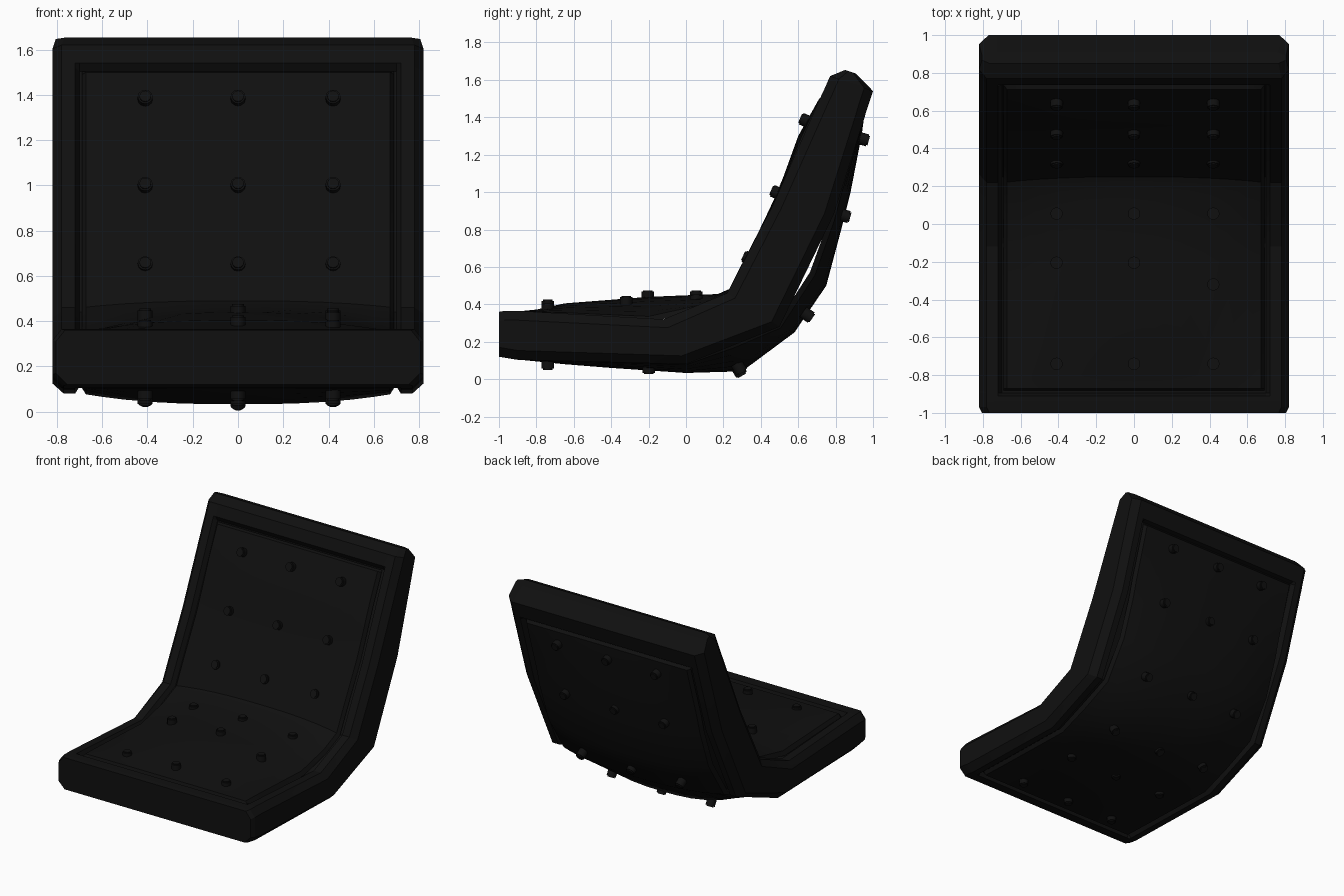
import bpy, bmesh, math
from mathutils import Vector

if "Cube" in bpy.data.objects:
    bpy.data.objects.remove(bpy.data.objects["Cube"])

mat = bpy.data.materials.new("black_leather")
mat.diffuse_color = (0.005, 0.005, 0.005, 1)
mat.use_nodes = True
mat.node_tree.nodes["Principled BSDF"].inputs["Base Color"].default_value = mat.diffuse_color


def finish(bm, name, angle=30):
    bmesh.ops.recalc_face_normals(bm, faces=bm.faces)
    me = bpy.data.meshes.new(name)
    bm.to_mesh(me)
    bm.free()
    ob = bpy.data.objects.new(name, me)
    bpy.context.collection.objects.link(ob)
    me.materials.append(mat)
    bpy.ops.object.select_all(action='DESELECT')
    ob.select_set(True)
    bpy.context.view_layer.objects.active = ob
    bpy.ops.object.shade_smooth_by_angle(angle=math.radians(angle))
    return ob


# Frame: chamfered section lofted along the L shape
# inner point, outer point, groove depth, side half width
stations = [
    ((-1.0, .36), (-1.0, .12), 0, .805), ((-.97, .365), (-.97, .115), 0, .82),
    ((-.91, .365), (-.91, .105), 0, .82), ((-.895, .365), (-.895, .103), .035, .82),
    ((-.12, .32), (0, .08), .035, .82), ((.22, .46), (.5, .28), .035, .82),
    ((.46, .92), (.79, .88), .035, .82), ((.725, 1.52), (.955, 1.40), .035, .82),
    ((.735, 1.54), (.96, 1.42), 0, .82), ((.77, 1.62), (1.0, 1.54), 0, .82),
    ((.85, 1.653), (.91, 1.633), 0, .805)]
bm = bmesh.new()
rings = []
for i, o, g, w in stations:
    i, o = Vector(i), Vector(o)
    u = (o - i).normalized()
    c = min(.05, (o - i).length * .3)
    half = [(w, i + u * c), (w - .04, i), (.72, i), (.70, i + u * g)]
    under = [(.70, o - u * g), (.72, o), (w - .05, o), (w, o - u * c)]
    sec = [(-x, p) for x, p in half] + [(x, p) for x, p in reversed(half)]
    sec += [(x, p) for x, p in reversed(under)] + [(-x, p) for x, p in under]
    rings.append([bm.verts.new((x, p.x, p.y)) for x, p in sec])
for a, b in zip(rings, rings[1:]):
    for k in range(len(a)):
        j = (k + 1) % len(a)
        bm.faces.new((a[k], a[j], b[j], b[k]))
bm.faces.new(rings[0])
bm.faces.new(rings[-1])
finish(bm, "frame", 25)


# Padded panels: bulging sheets whose rims sink into the frame groove
def panel(name, centre, edge, sign):
    xs = [.69, .672, .6, .5, .38, .25, .12, 0]
    xs = [-x for x in xs] + xs[-2::-1]
    bm = bmesh.new()
    rows = []
    n = len(centre)
    for r in range(n):
        c, e = Vector(centre[r]), Vector(edge[r])
        t = (Vector(edge[min(r + 1, n - 1)]) - Vector(edge[max(r - 1, 0)])).normalized()
        inward = Vector((t.y, -t.x)) * sign
        row = []
        for x in xs:
            p = e.lerp(c, 1 - (abs(x) / .69) ** 2.6)
            if abs(x) > .68 or r in (0, n - 1):
                p = p + inward * .025
            row.append(bm.verts.new((x, p.x, p.y)))
        rows.append(row)
    for a, b in zip(rows, rows[1:]):
        for k in range(len(xs) - 1):
            bm.faces.new((a[k], a[k + 1], b[k + 1], b[k]))
    finish(bm, name, 35)


panel("inner_cushion",
      [(-.885, .36), (-.87, .365), (-.8, .372), (-.65, .405), (-.2, .44), (.17, .455), (.25, .49),
       (.31, .62), (.47, .96), (.52, 1.08), (.6, 1.3), (.69, 1.46), (.712, 1.5), (.72, 1.515)],
      [(-.885, .36), (-.87, .362), (-.8, .36), (-.65, .352), (-.2, .328), (.06, .39), (.22, .46),
       (.29, .6), (.46, .92), (.525, 1.07), (.62, 1.3), (.695, 1.46), (.712, 1.5), (.72, 1.515)], 1)
panel("outer_cushion",
      [(-.885, .105), (-.87, .102), (-.65, .08), (-.4, .06), (0, .033), (.3, .042), (.58, .25),
       (.75, .5), (.83, .8), (.88, 1.0), (.94, 1.31), (.95, 1.385), (.953, 1.4)],
      [(-.885, .105), (-.87, .103), (-.65, .096), (-.4, .09), (0, .08), (.25, .175), (.5, .275),
       (.685, .56), (.79, .85), (.83, 1.0), (.925, 1.30), (.95, 1.385), (.953, 1.4)], -1)


# Tufting buttons: x, y, z of the cap and the angle it faces in the side plane
def button(name, x, y, z, deg):
    a = math.radians(deg)
    d = Vector((0, math.cos(a), math.sin(a)))
    m = d.to_track_quat('Z', 'Y').to_matrix().to_4x4()
    m.translation = Vector((x, y, z)) - d * .03
    bm = bmesh.new()
    bmesh.ops.create_cone(bm, cap_ends=True, segments=12, radius1=.033, radius2=.033,
                          depth=.06, matrix=m)
    top = [e for e in bm.edges if all((v.co - Vector((x, y, z))).length < .04 for v in e.verts)]
    bmesh.ops.bevel(bm, geom=top, offset=.007, segments=2, affect='EDGES')
    finish(bm, name, 40)


inner_rows = [(-.74, .425, 90), (-.205, .475, 90), (.055, .475, 90),
              (.305, .66, 155), (.455, 1.01, 157), (.61, 1.395, 157)]
outer_rows = [(-.74, .05, -90), (-.2, .027, -90), (.30, .018, -60),
              (.675, .325, -35), (.878, .865, -15), (.977, 1.275, -15)]
for side, rows in (("inner", inner_rows), ("outer", outer_rows)):
    for r, (y, z, deg) in enumerate(rows):
        for k, x in enumerate((-.41, 0, .42)):
            yy, zz = y, z
            if side == "inner" and r == 1 and k == 2:
                yy, zz = -.32, .445
            elif side == "inner" and r < 3 and k != 1:
                zz -= .02
            elif side == "outer" and r == 2 and k != 1:
                zz += .015
            button(f"{side}_button_{r}_{k}", x, yy, zz, deg)
